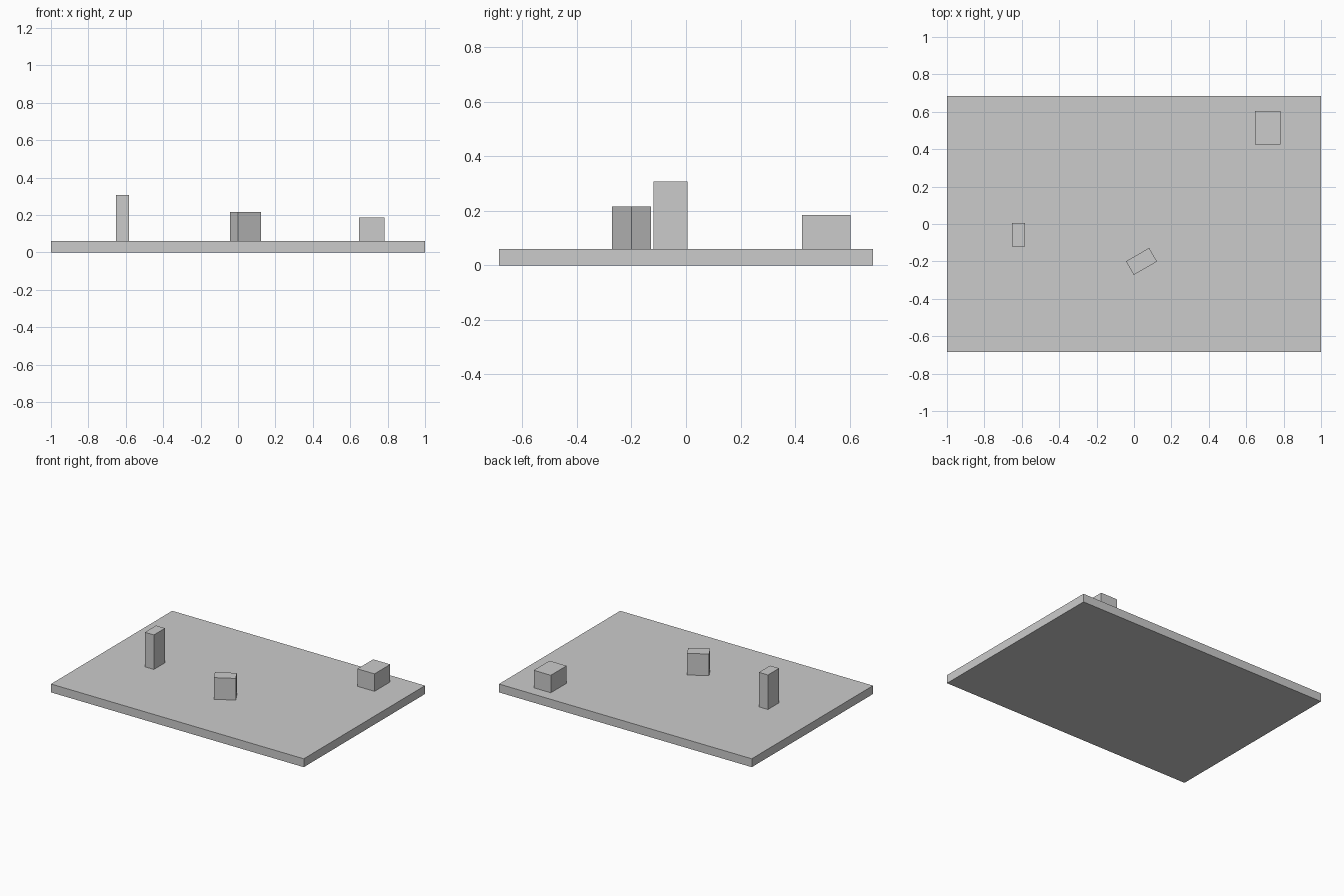
import bpy
from math import radians

# Remove the default cube
default = bpy.data.objects.get("Cube")
if default:
    bpy.data.objects.remove(default, do_unlink=True)

# Single flat material
grey = bpy.data.materials.new("light_grey")
grey.use_nodes = True
colour = (0.6, 0.6, 0.6, 1)
grey.diffuse_color = colour
grey.node_tree.nodes["Principled BSDF"].inputs["Base Color"].default_value = colour


def block(name, centre, size, bottom, turn=0):
    """Box standing at the given height, turned about its vertical axis."""
    bpy.ops.mesh.primitive_cube_add(
        size=1,
        location=(centre[0], centre[1], bottom + size[2] / 2),
        rotation=(0, 0, radians(turn)),
    )
    obj = bpy.context.object
    obj.name = name
    obj.scale = size
    bpy.ops.object.transform_apply(location=False, rotation=False, scale=True)
    obj.data.materials.append(grey)
    return obj


# Flat base slab
thickness = 0.06
block("base_slab", (0, 0), (2, 1.37, thickness), 0)

# Blocks standing on the slab
block("tall_post", (-0.617, -0.057), (0.071, 0.126, 0.247), thickness)
block("turned_block", (0.04, -0.2), (0.143, 0.084, 0.155), thickness, turn=30)
block("corner_block", (0.715, 0.514), (0.135, 0.178, 0.125), thickness)
